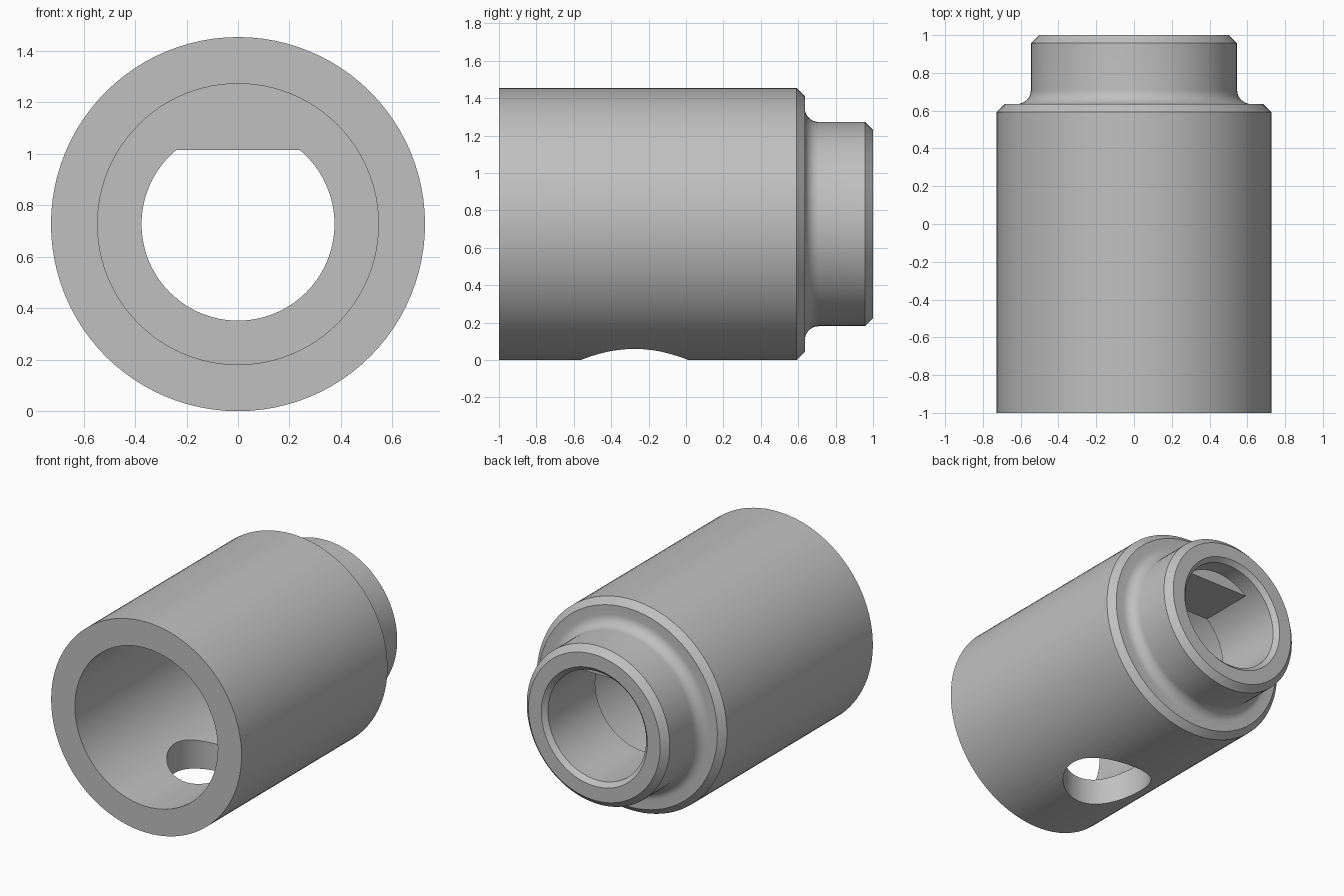
import bpy
import bmesh
from math import pi, sin, cos, asin
from mathutils import Matrix, Vector

old = bpy.data.objects.get("Cube")
if old:
    bpy.data.objects.remove(old, do_unlink=True)

# Main dimensions
R_BODY, R_NECK, R_BORE = 0.727, 0.546, 0.375
STEP, SHOULDER = 0.455, 0.635
FILLET, CHAMFER = 0.075, 0.043
AXIS = Vector((0, 0, R_BODY))

steel = bpy.data.materials.new("plain_grey")
steel.use_nodes = True
grey = (0.53, 0.53, 0.53, 1)
steel.diffuse_color = grey
steel.node_tree.nodes["Principled BSDF"].inputs["Base Color"].default_value = grey


def make_object(name, bm):
    bmesh.ops.recalc_face_normals(bm, faces=bm.faces)
    mesh = bpy.data.meshes.new(name)
    bm.to_mesh(mesh)
    bm.free()
    mesh.materials.append(steel)
    obj = bpy.data.objects.new(name, mesh)
    bpy.context.collection.objects.link(obj)
    return obj


def lathe(name, profile, steps=96):
    """Spin a closed (y, radius) profile around the lengthwise axis."""
    bm = bmesh.new()
    verts = [bm.verts.new((0, y, R_BODY + r)) for y, r in profile]
    edges = [bm.edges.new((v, verts[i - 1])) for i, v in enumerate(verts)]
    bmesh.ops.spin(bm, geom=verts + edges, cent=AXIS, axis=(0, 1, 0),
                   angle=2 * pi, steps=steps, use_merge=True)
    bmesh.ops.remove_doubles(bm, verts=bm.verts, dist=1e-5)
    return make_object(name, bm)


def combine(target, tool, operation):
    mod = target.modifiers.new(operation.title(), 'BOOLEAN')
    mod.object, mod.operation, mod.solver = tool, operation, 'EXACT'
    bpy.context.view_layer.objects.active = target
    bpy.ops.object.modifier_apply(modifier=mod.name)
    bpy.data.objects.remove(tool, do_unlink=True)


# Stepped sleeve: chamfered shoulder, filleted neck, counterbore
fillet = [(SHOULDER + FILLET * (1 - cos(a)), R_NECK + FILLET * (1 - sin(a)))
          for a in (i * pi / 16 for i in range(9))]
profile = [(-1, R_BORE + 0.171), (-1, R_BODY),
           (SHOULDER - CHAMFER, R_BODY), (SHOULDER, R_BODY - CHAMFER),
           *fillet,
           (1 - CHAMFER, R_NECK), (1, R_NECK - CHAMFER),
           (1, R_BORE + 0.03), (0.97, R_BORE),
           (STEP, R_BORE), (STEP, R_NECK)]
sleeve = lathe("stepped_sleeve", profile)

# Flat along the top of the narrow bore
bm = bmesh.new()
flat_z, embed_r, flat_end = 0.288, 0.45, 0.85
low = asin(flat_z / embed_r)
arc = [low + (pi - 2 * low) * i / 16 for i in range(17)]
face = bm.faces.new([bm.verts.new((embed_r * cos(a), STEP, R_BODY + embed_r * sin(a)))
                     for a in arc])
ext = bmesh.ops.extrude_face_region(bm, geom=[face])
bmesh.ops.translate(bm, vec=(0, flat_end - STEP, 0),
                    verts=[g for g in ext["geom"] if isinstance(g, bmesh.types.BMVert)])
combine(sleeve, make_object("bore_flat", bm), 'UNION')

# Round hole through the underside wall
bm = bmesh.new()
bmesh.ops.create_cone(bm, cap_ends=True, segments=64, radius1=0.288, radius2=0.288,
                      depth=0.7, matrix=Matrix.Translation((0, -0.275, 0.15)))
hole = make_object("hole_cutter", bm)
hole.hide_render = True
combine(sleeve, hole, 'DIFFERENCE')

# Smooth curved walls, keep machined edges crisp
bpy.ops.object.select_all(action='DESELECT')
sleeve.select_set(True)
bpy.context.view_layer.objects.active = sleeve
bpy.ops.object.shade_smooth_by_angle(angle=pi / 6)
